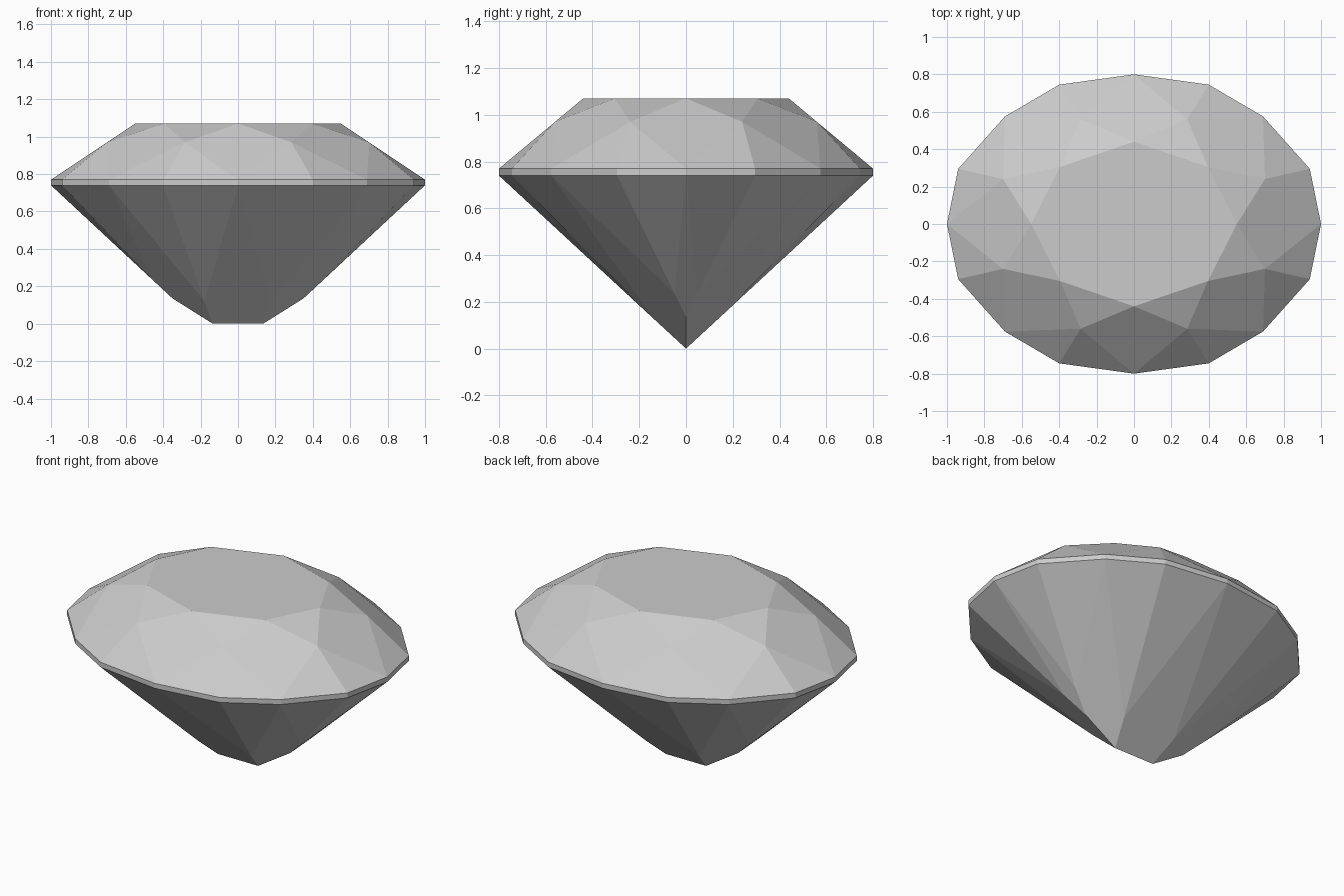
import bpy
import bmesh
from math import atan2, tau

cube = bpy.data.objects.get("Cube")
if cube:
    bpy.data.objects.remove(cube, do_unlink=True)

GIRDLE_LOW, GIRDLE_HIGH = 0.74, 0.77

mat = bpy.data.materials.new("pale grey")
mat.use_nodes = True
grey = (0.6, 0.6, 0.6, 1)
mat.diffuse_color = grey
mat.node_tree.nodes["Principled BSDF"].inputs["Base Color"].default_value = grey

bm = bmesh.new()


def ring(quarter):
    """Mirror quarter-outline points over both axes, in order around z."""
    pts = {(sx * x, sy * y, z) for x, y, z in quarter
           for sx in (1, -1) for sy in (1, -1)}
    pts = sorted(pts, key=lambda p: atan2(p[1], p[0]) % tau)
    return [bm.verts.new(p) for p in pts]


def face(*verts):
    bm.faces.new(list(dict.fromkeys(verts)))


# Oval outlines from the table down to the pavilion
outline = [(1, 0), (0.94, 0.295), (0.69, 0.575), (0.4, 0.745), (0, 0.8)]
table = ring([(0.55, 0, 1.07), (0.395, 0.305, 1.07), (0, 0.44, 1.07)])
crown = ring([(0.7, 0.24, 0.97), (0.285, 0.56, 0.97)])
upper = ring([(x, y, GIRDLE_HIGH) for x, y in outline])
lower = ring([(x, y, GIRDLE_LOW) for x, y in outline])
pavilion = ring([(0.46, 0.05, 0.238), (0.18, 0.13, 0.12)])

# Keel line under the stone, walked out and back
keel = [bm.verts.new(p) for p in
        [(0.35, 0, 0.135), (0.135, 0, 0), (-0.135, 0, 0), (-0.35, 0, 0.135)]]
keel += keel[::-1]

face(*table)
for k in range(8):
    n = (k + 1) % 8
    g = [2 * k, 2 * k + 1, (2 * k + 2) % 16]
    # Star and kite facets of the crown
    face(table[k], crown[k], table[n])
    face(table[k], crown[k - 1], upper[g[0]], crown[k])
    # Main facets of the pavilion
    face(lower[g[0]], pavilion[k - 1], keel[k - 1], keel[k], pavilion[k])
    # Paired facets either side of the girdle band
    for a, b in zip(g, g[1:]):
        face(crown[k], upper[a], upper[b])
        face(upper[a], lower[a], lower[b], upper[b])
        face(pavilion[k], lower[b], lower[a])

bmesh.ops.recalc_face_normals(bm, faces=bm.faces)
mesh = bpy.data.meshes.new("cut_gemstone")
bm.to_mesh(mesh)
bm.free()
mesh.materials.append(mat)
gem = bpy.data.objects.new("cut_gemstone", mesh)
bpy.context.collection.objects.link(gem)
